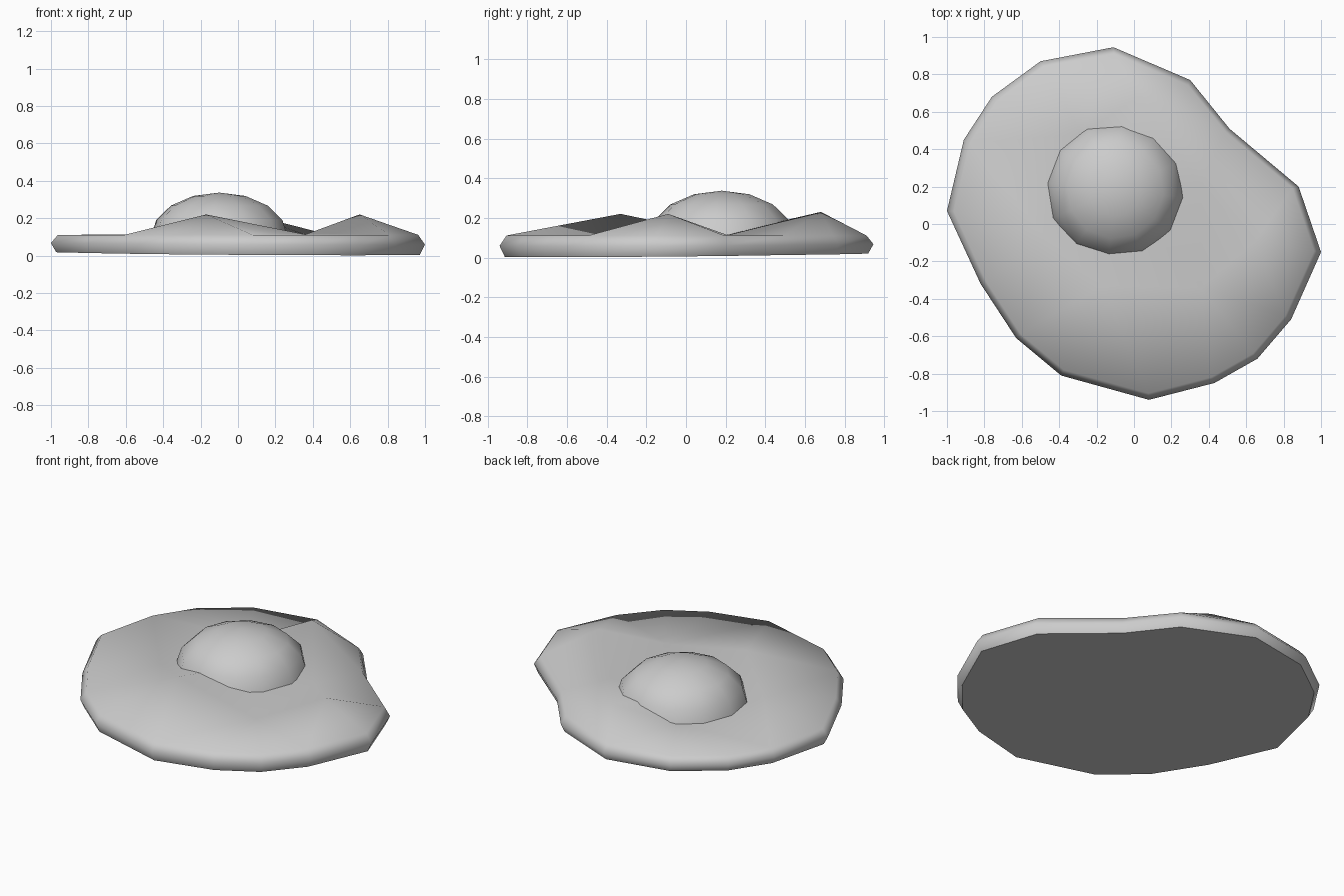
import bpy, bmesh, math
from mathutils.geometry import delaunay_2d_cdt

if "Cube" in bpy.data.objects:
    bpy.data.objects.remove(bpy.data.objects["Cube"])


def finish(bm, name, angle):
    bmesh.ops.recalc_face_normals(bm, faces=bm.faces)
    me = bpy.data.meshes.new(name)
    bm.to_mesh(me)
    bm.free()
    ob = bpy.data.objects.new(name, me)
    bpy.context.collection.objects.link(ob)
    bpy.ops.object.select_all(action='DESELECT')
    ob.select_set(True)
    bpy.context.view_layer.objects.active = ob
    bpy.ops.object.shade_smooth_by_angle(angle=math.radians(angle), keep_sharp_edges=True)
    return ob


def bridge(bm, a, b):
    for i in range(len(a)):
        j = (i + 1) % len(a)
        bm.faces.new((a[i], a[j], b[j], b[i]))


# Egg white: irregular outline, bevelled rim, flat underside
outline = [(1.0, -.15), (.88, .20), (.51, .51), (.30, .77), (-.11, .945), (-.50, .87),
           (-.76, .68), (-.91, .45), (-1.0, .07), (-.82, -.32), (-.63, -.61),
           (-.39, -.81), (.08, -.94), (.43, -.85), (.66, -.72), (.84, -.51)]
bm = bmesh.new()
bottom = [bm.verts.new((x * .972, y * .972, .0115 - .006 * x + .008 * y)) for x, y in outline]
middle = [bm.verts.new((x, y, .063 - .004 * x + .004 * y)) for x, y in outline]
top = [bm.verts.new((x * .963, y * .963, .111)) for x, y in outline]
base = bm.faces.new(bottom)
bridge(bm, bottom, middle)
bridge(bm, middle, top)
for e in base.edges:
    e.smooth = False

# Egg white: top surface with three low bumps between flat points round the yolk
inner = [(-.17, -.33, .22), (.65, -.09, .22), (.02, .68, .23),
         (.36, .21, .113), (.36, -.34, .113), (-.48, -.06, .113),
         (-.28, .48, .113), (-.10, .18, .113)]
verts = top + [bm.verts.new(p) for p in inner]
n = len(top)
loop = [(i, (i + 1) % n) for i in range(n)]
pts, _, faces, orig, _, _ = delaunay_2d_cdt([v.co.to_2d() for v in verts], loop, [], 1, 1e-5)
for f in faces:
    bm.faces.new([verts[orig[i][0]] for i in f])
finish(bm, "egg_white", 80)

# Yolk: twelve-sided flattened dome sunk into the white
bm = bmesh.new()
cx, cy, cz, r, h, sides = -.10, .18, .10, .367, .237, 12
rings = []
for k in range(1, 5):
    t = math.radians(22.5 * k)
    rings.append([bm.verts.new((cx + r * math.sin(t) * math.cos(a),
                                cy + r * math.sin(t) * math.sin(a),
                                cz + h * math.cos(t)))
                  for a in (math.radians(24 + 30 * s) for s in range(sides))])
for a, b in zip(rings, rings[1:]):
    bridge(bm, a, b)
pole = bm.verts.new((cx, cy, cz + h))
for i in range(sides):
    bm.faces.new((rings[0][i], rings[0][(i + 1) % sides], pole))
bm.faces.new(rings[-1])
finish(bm, "yolk", 60)
